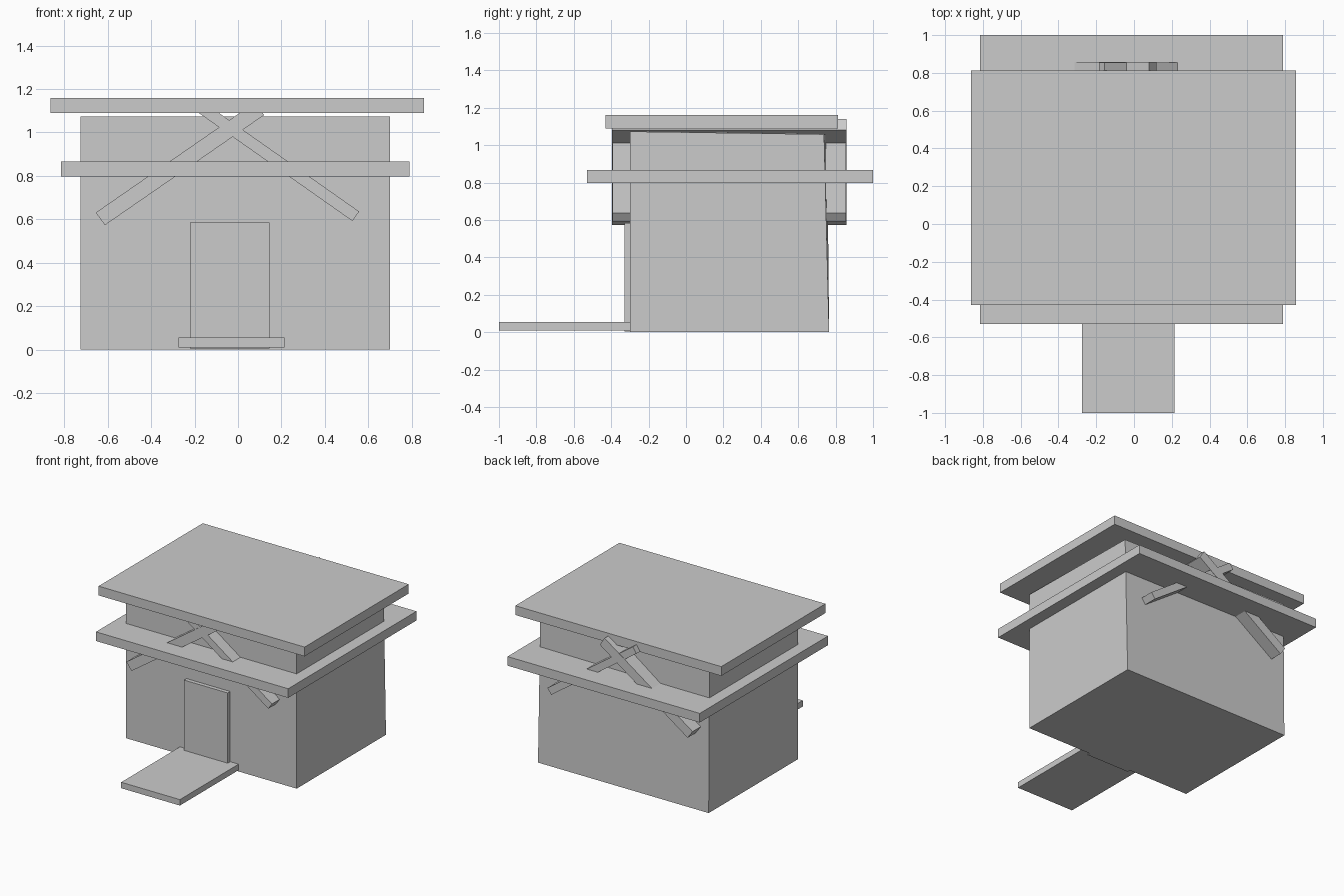
import bpy

if "Cube" in bpy.data.objects:
    bpy.data.objects.remove(bpy.data.objects["Cube"])

grey = bpy.data.materials.new("plain grey")
grey.diffuse_color = (0.6, 0.6, 0.6, 1)
grey.use_nodes = True
grey.node_tree.nodes["Principled BSDF"].inputs["Base Color"].default_value = grey.diffuse_color


def prism(name, front, back):
    """Solid joining a front quad to a back quad, each counter-clockwise from the front."""
    faces = [(0, 1, 2, 3), (7, 6, 5, 4)]
    faces += [(i, i + 4, (i + 1) % 4 + 4, (i + 1) % 4) for i in range(4)]
    mesh = bpy.data.meshes.new(name)
    mesh.from_pydata(front + back, [], faces)
    mesh.materials.append(grey)
    obj = bpy.data.objects.new(name, mesh)
    bpy.context.collection.objects.link(obj)
    return obj


def extrude(name, outline, y0, y1):
    """Extrude an x-z outline along y."""
    return prism(name, [(x, y0, z) for x, z in outline], [(x, y1, z) for x, z in outline])


def slab(name, x0, x1, y0, y1, z0, z1):
    return extrude(name, [(x0, z0), (x1, z0), (x1, z1), (x0, z1)], y0, y1)


# House body, with a slightly leaning back wall
prism("walls",
      [(-0.725, -0.30, 0), (0.70, -0.30, 0), (0.70, -0.30, 1.073), (-0.725, -0.30, 1.073)],
      [(-0.725, 0.765, 0), (0.70, 0.765, 0), (0.70, 0.738, 1.058), (-0.725, 0.755, 1.06)])

# Flat roof and lower eave
slab("roof", -0.863, 0.857, -0.43, 0.812, 1.09, 1.16)
slab("eave", -0.815, 0.79, -0.53, 1.0, 0.797, 0.866)

# Door and porch step
slab("door", -0.22, 0.145, -0.33, -0.29, 0.004, 0.585)
slab("porch", -0.275, 0.215, -1.0, -0.30, 0.01, 0.055)

# Crossed beams running through the house
extrude("rising_beam", [(-0.613, 0.573), (0.12, 1.08), (0.08, 1.14), (-0.655, 0.631)], -0.395, 0.857)
extrude("falling_beam", [(-0.185, 1.093), (0.527, 0.592), (0.558, 0.636), (-0.155, 1.137)], -0.392, 0.855)
